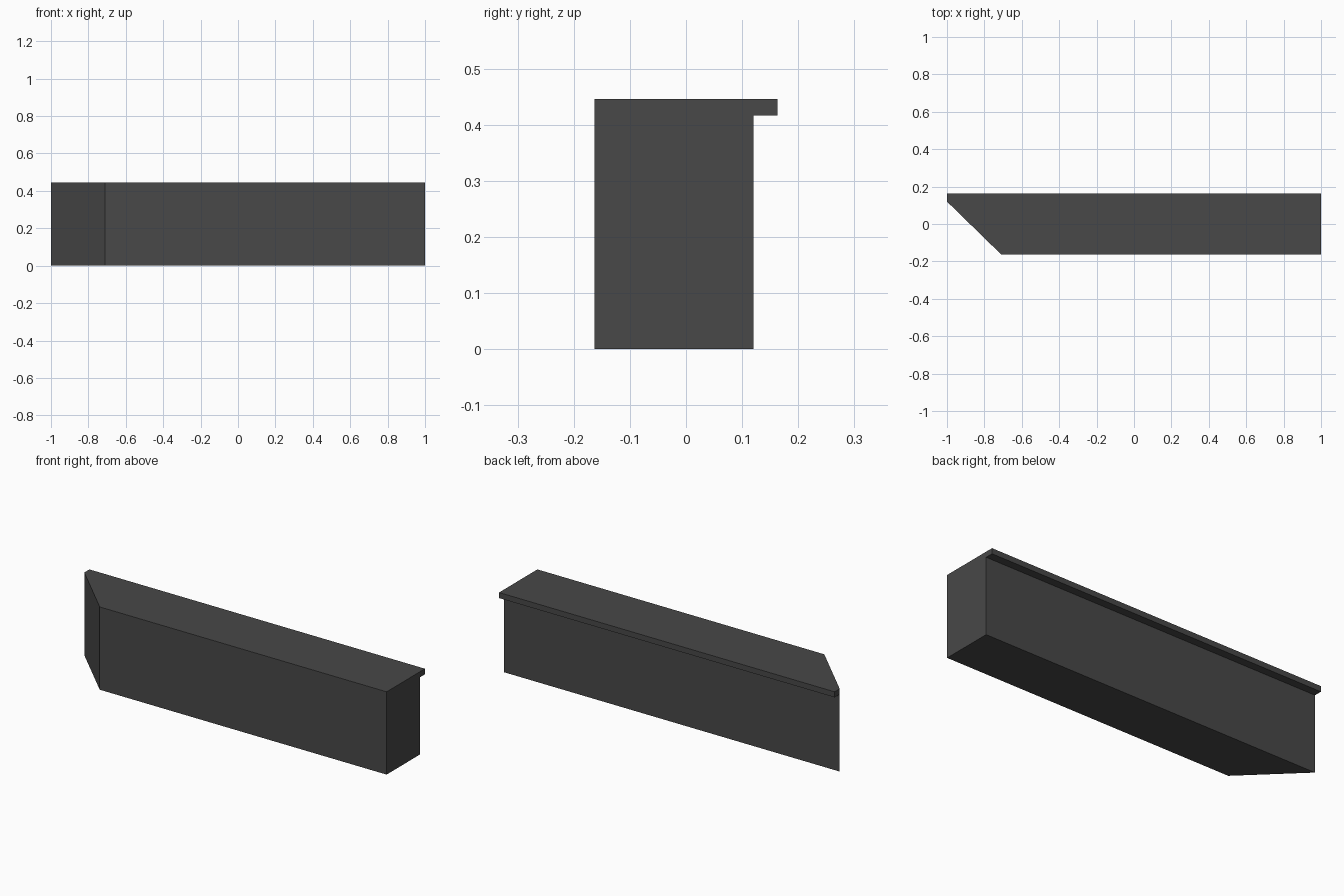
import bpy, bmesh

if "Cube" in bpy.data.objects:
    bpy.data.objects.remove(bpy.data.objects["Cube"])

HEIGHT, LIP_Z, BACK_Y = 0.446, 0.416, 0.12
HALF_Y, SLOT_X, SLOT_DEPTH = 0.163, 0.855, 0.015
SLOTS = [(0.047, 0.162), (0.253, 0.367)]


def material(name, grey):
    mat = bpy.data.materials.new(name)
    mat.diffuse_color = (grey, grey, grey, 1)
    mat.use_nodes = True
    mat.node_tree.nodes["Principled BSDF"].inputs["Base Color"].default_value = mat.diffuse_color
    return mat


def back_faces(bm):
    return [f for f in bm.faces if all(abs(v.co.y - BACK_Y) < 1e-4 for v in f.verts)]


def split_back(bm, co, no, top=HEIGHT):
    """Cut only the back wall, below the given height."""
    faces = [f for f in back_faces(bm) if f.calc_center_median().z < top]
    geom = set(faces)
    for f in faces:
        geom.update(f.edges)
        geom.update(f.verts)
    bmesh.ops.bisect_plane(bm, geom=list(geom), plane_co=co, plane_no=no)


def push(bm, faces, dy):
    """Extrude faces along y and return the moved faces."""
    out = bmesh.ops.extrude_face_region(bm, geom=faces)["geom"]
    verts = [g for g in out if isinstance(g, bmesh.types.BMVert)]
    bmesh.ops.translate(bm, verts=verts, vec=(0, dy, 0))
    return [g for g in out if isinstance(g, bmesh.types.BMFace)]


# Counter body: plan outline with one mitred end, raised to full height
bm = bmesh.new()
outline = [(-0.71, -HALF_Y), (1, -HALF_Y), (1, BACK_Y), (-1, BACK_Y)]
base = bm.faces.new([bm.verts.new((x, y, 0)) for x, y in outline])
out = bmesh.ops.extrude_face_region(bm, geom=[base], use_keep_orig=True)["geom"]
bmesh.ops.translate(bm, verts=[g for g in out if isinstance(g, bmesh.types.BMVert)],
                    vec=(0, 0, HEIGHT))
bmesh.ops.recalc_face_normals(bm, faces=bm.faces[:])

# Overhanging top lip along the back, with slot outlines below it
split_back(bm, (0, 0, LIP_Z), (0, 0, 1))
for z in [z for pair in SLOTS for z in pair]:
    split_back(bm, (0, 0, z), (0, 0, 1), LIP_Z)
for x in (-SLOT_X, SLOT_X):
    split_back(bm, (x, 0, 0), (1, 0, 0), LIP_Z)
push(bm, [f for f in back_faces(bm) if f.calc_center_median().z > LIP_Z], HALF_Y - BACK_Y)

# Two shallow recessed slots with black floors
for low, high in SLOTS:
    cells = [f for f in back_faces(bm)
             if low < f.calc_center_median().z < high and abs(f.calc_center_median().x) < SLOT_X / 2]
    for f in push(bm, cells, -SLOT_DEPTH):
        f.material_index = 1
bmesh.ops.recalc_face_normals(bm, faces=bm.faces[:])

mesh = bpy.data.meshes.new("counter_body")
bm.to_mesh(mesh)
bm.free()
mesh.materials.append(material("dark_grey", 0.065))
mesh.materials.append(material("slot_black", 0.003))
bpy.context.collection.objects.link(bpy.data.objects.new("counter_body", mesh))
